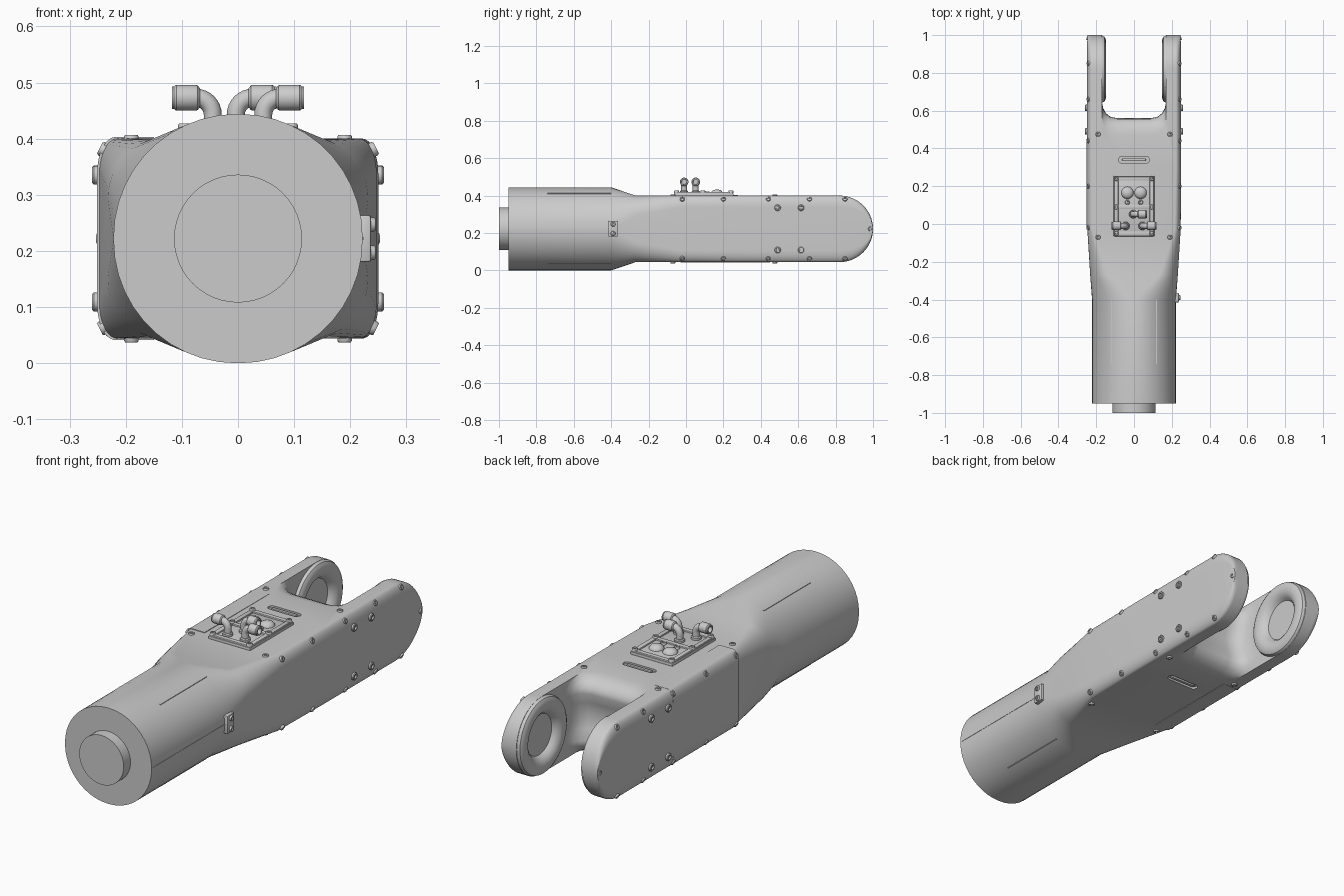
import bpy, bmesh, math
from mathutils import Vector

if "Cube" in bpy.data.objects:
    bpy.data.objects.remove(bpy.data.objects["Cube"])

ZC = 0.222  # height of the centre axis


def finish(name, bm, angle=35):
    bmesh.ops.recalc_face_normals(bm, faces=bm.faces)
    me = bpy.data.meshes.new(name)
    bm.to_mesh(me)
    bm.free()
    ob = bpy.data.objects.new(name, me)
    bpy.context.collection.objects.link(ob)
    smooth(ob, angle)
    return ob


def smooth(ob, angle=35):
    ob.data.shade_smooth()
    ob.data.set_sharp_from_angle(angle=math.radians(angle))


def loft(rings):
    bm = bmesh.new()
    vs = [[bm.verts.new(p) for p in ring] for ring in rings]
    n = len(vs[0])
    for a, b in zip(vs, vs[1:]):
        for i in range(n):
            bm.faces.new((a[i], a[(i + 1) % n], b[(i + 1) % n], b[i]))
    bm.faces.new(vs[0])
    bm.faces.new(vs[-1])
    return bm


def lathe(name, profile, loc, axis, seg=20):
    """Spin (radius, height) points about an axis."""
    q = Vector((0, 0, 1)).rotation_difference(Vector(axis).normalized())
    rings = []
    for r, h in profile:
        r = max(r, 0.0004)
        rings.append([Vector(loc) + q @ Vector((r * math.cos(2 * math.pi * i / seg),
                      r * math.sin(2 * math.pi * i / seg), h)) for i in range(seg)])
    return finish(name, loft(rings))


def box(name, loc, size, bevel=0.0, seg=2):
    bm = bmesh.new()
    bmesh.ops.create_cube(bm, size=1)
    for v in bm.verts:
        v.co = Vector(loc) + Vector([c * s for c, s in zip(v.co, size)])
    if bevel:
        bmesh.ops.bevel(bm, geom=bm.edges[:], offset=bevel, segments=seg, affect='EDGES', profile=0.5)
    return finish(name, bm)


def cut(ob, cutter):
    mod = ob.modifiers.new("cut", 'BOOLEAN')
    mod.operation, mod.solver, mod.object = 'DIFFERENCE', 'EXACT', cutter
    dg = bpy.context.evaluated_depsgraph_get()
    me = bpy.data.meshes.new_from_object(ob.evaluated_get(dg))
    ob.modifiers.clear()
    ob.data = me
    bpy.data.objects.remove(cutter)


def section(y, w, h, t, s, k=12):
    """Rounded box outline: half width w, half height h, flats t and s."""
    pts = []
    for q, (sx, sz) in enumerate(((1, 1), (-1, 1), (-1, -1), (1, -1))):
        for i in range(k):
            a = math.pi / 2 * i / (k - 1)
            if q % 2:
                a = math.pi / 2 - a
            pts.append((sx * (t + (w - t) * math.cos(a)), y, ZC + sz * (s + (h - s) * math.sin(a))))
    return pts


def tube(name, pts, r):
    cu = bpy.data.curves.new(name, 'CURVE')
    cu.dimensions, cu.bevel_depth, cu.bevel_resolution, cu.use_fill_caps = '3D', r, 4, True
    sp = cu.splines.new('POLY')
    sp.points.add(len(pts) - 1)
    for p, co in zip(sp.points, pts):
        p.co = (*co, 1)
    tmp = bpy.data.objects.new(name, cu)
    bpy.context.collection.objects.link(tmp)
    me = bpy.data.meshes.new_from_object(tmp.evaluated_get(bpy.context.evaluated_depsgraph_get()))
    bpy.data.objects.remove(tmp)
    ob = bpy.data.objects.new(name, me)
    bpy.context.collection.objects.link(ob)
    smooth(ob)


# main body: round sleeve flowing into a rounded box with round fork ends
H = 0.178
rings = [section(-0.95, .222, .222, .003, .003), section(-0.4, .222, .222, .003, .003),
         section(-0.27, .232, H, .135, .07), section(-0.03, .247, H, .215, .115),
         section(0.3, .25, H, .222, .115), section(0.82, .25, H, .222, .115)]
for i in range(1, 15):
    a = math.pi / 2 * min(i / 14, 0.985)
    h = H * math.cos(a)
    rings.append(section(0.82 + 0.18 * math.sin(a), .25 - .004 * i / 14, h, .222, .65 * h))
body = finish("arm_body", loft(rings))

# gap between the fork prongs, with rolled lips and a scooped floor
lip = [(.43, .22), (.465, .179), (.505, .172), (.535, .158), (.555, .135), (.56, .11), (.54, .06), (.53, 0)]
lip = lip + [(y, -z) for y, z in lip[-2::-1]]
half = [(0, 0), (.09, 0), (.125, .008), (.15, .028), (.164, .055), (.17, .09)]
stations = [(-x, o) for x, o in half[:0:-1]] + half
cutter = loft([[(x, y + o, ZC + z) for y, z in lip] + [(x, 1.2, ZC - .22), (x, 1.2, ZC + .22)]
               for x, o in stations])
cut(body, finish("gap_cutter", cutter))
cut(body, lathe("pivot_cutter", [(.11, -.222), (.11, .222)], (0, .82, ZC), (1, 0, 0), 48))

# slots on the top and underside
for s in (1, -1):
    z = ZC + s * H
    bm = loft([[(cx * .064 + .018 * math.cos(a), .34 + .018 * math.sin(a), z + d)
                for cx, a0 in ((1, -90), (-1, 90))
                for a in [math.radians(a0 + 22.5 * i) for i in range(9)]] for d in (-.01, .01)])
    cut(body, finish("slot_cutter", bm))
    box("slot_bar", (0, .34, z - s * .006), (.125, .014, .012), .003)
smooth(body)

# front stub
lathe("shaft_stub", [(.114, 0), (.114, .058)], (0, -.942, ZC), (0, -1, 0), 48)

# dished pivot pads on the prong inner faces
for s in (1, -1):
    lathe("pivot_pad", [(.177, .07), (.177, .082), (.172, .093), (.16, .1), (.14, .102), (.12, .098),
                        (.103, .085), (.09, .065), (.08, .045), (.06, .037), (0, .035)],
          (s * .25, .82, ZC), (-s, 0, 0), 64)

# wrap-around cover on the left side
bm = loft([section(-0.03, .251, H + .003, .218, .117), section(0.45, .251, H + .001, .222, .115)])
bmesh.ops.bisect_plane(bm, geom=bm.verts[:] + bm.edges[:] + bm.faces[:], plane_co=(-.15, 0, 0),
                       plane_no=(1, 0, 0), clear_outer=True)
bmesh.ops.holes_fill(bm, edges=[e for e in bm.edges if e.is_boundary])
finish("side_cover", bm)

# bolts
BIG = [(.017, -.005), (.017, .008), (.014, .011), (.009, .011), (.008, .004), (0, .004)]
SMALL = [(.013, -.006), (.013, .005), (.011, .008), (.006, .008), (.005, .003), (0, .003)]
for s in (1, -1):
    for u in (1, -1):
        for y in (.49, .615):
            lathe("side_bolt", BIG, (s * .249, y, ZC + u * .113), (s, 0, 0))
        for y in (-.02, .2, .44, .66, .85):
            lathe("corner_bolt", SMALL, (s * .239, y, ZC + u * .158), (s, 0, u * .5), 12)
        for y in (-.07, .475):
            lathe("face_bolt", SMALL, (s * .19, y, ZC + u * .177), (0, 0, u), 16)
    lathe("tip_bolt", SMALL, (s * .242, .985, ZC), (s, .4, 0), 12)

# slits and seam on the sleeve
for sx in (1, -1):
    for sz in (1, -1):
        box("sleeve_slit", (sx * .1175, -.57, ZC + sz * .1875), (.006, .34, .006))
box("sleeve_seam", (.2215, -.68, ZC), (.004, .53, .005))

# clip at the end of the seam
box("seam_clip", (.226, -.39, ZC), (.022, .05, .084), .004)
for z in (-.025, .025):
    lathe("clip_bolt", SMALL, (.237, -.39, ZC + z), (1, 0, 0), 12)

# service plate on top: base, raised frame and bolts
box("plate_base", (0, .095, .403), (.216, .32, .018), .004)
for x in (-.094, .094):
    box("plate_side_rail", (x, .095, .412), (.022, .31, .014), .003)
for y in (-.05, .09, .24):
    box("plate_cross_rail", (0, y, .412), (.2, .022, .014), .003)
for x in (-.094, .094):
    for y in (-.05, .09, .24):
        lathe("plate_bolt", SMALL, (x, y, .419), (0, 0, 1), 12)
for x in (-.035, .035):
    lathe("plate_dome", [(.033, 0), (.032, .008), (.024, .018), (.012, .023), (0, .024)],
          (x, .165, .408), (0, 0, 1), 24)
    lathe("plate_stud", SMALL, (x, .115, .413), (0, 0, 1), 12)

# hose elbows with couplings
COUPLING = [(.017, -.004), (.022, 0), (.023, .004), (.023, .038), (.02, .042), (.02, .046), (.014, .046), (.013, .03)]
for x0, y, s in ((-.045, -.01, -1), (.045, -.01, 1), (-.004, .052, 1)):
    arc = [(x0 + s * .03 * (1 - math.cos(a)), y, .443 + .03 * math.sin(a))
           for a in [math.pi / 2 * i / 8 for i in range(9)]]
    tube("hose_elbow", [(x0, y, .408)] + arc + [(x0 + s * .04, y, .473)], .016)
    lathe("hose_coupling", COUPLING, (x0 + s * .027, y, .473), (s, 0, 0), 24)
    lathe("hose_collar", [(.022, 0), (.022, .012), (.018, .016)], (x0, y, .41), (0, 0, 1), 24)
